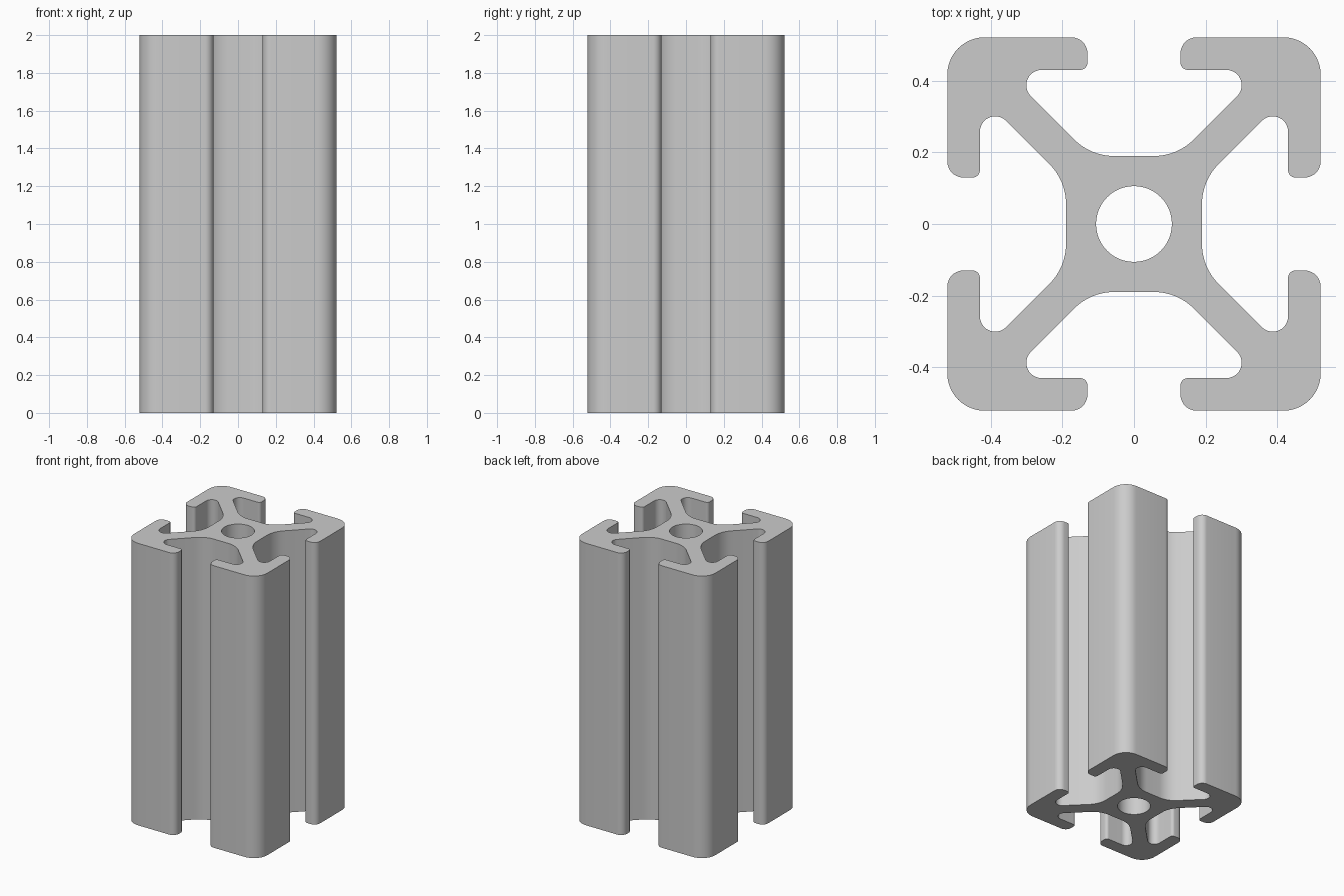
import bpy
import bmesh
import math
from mathutils import Vector, Matrix

HEIGHT = 2.0
BORE_RADIUS = 0.106
ARC_STEPS = 10

if "Cube" in bpy.data.objects:
    bpy.data.objects.remove(bpy.data.objects["Cube"], do_unlink=True)


def fillet(before, corner, after, radius):
    """Points of the arc that rounds one profile corner."""
    u = (before - corner).normalized()
    v = (after - corner).normalized()
    half = u.angle(v) / 2
    centre = corner + (u + v).normalized() * (radius / math.sin(half))
    start = corner + u * (radius / math.tan(half)) - centre
    end = corner + v * (radius / math.tan(half)) - centre
    sweep = start.angle_signed(end)
    # angle_signed is clockwise-positive, Matrix.Rotation is the reverse
    return [centre + Matrix.Rotation(-sweep * i / ARC_STEPS, 2) @ start
            for i in range(ARC_STEPS + 1)]


def add_loop(bm, points):
    verts = [bm.verts.new((p.x, p.y, 0)) for p in points]
    return [bm.edges.new((a, b)) for a, b in zip(verts, verts[1:] + verts[:1])]


# Half of one arm: web root, slot pocket, lip inner edge, lip outer edge
half_arm = [(0.121, 0.19, 0.16), (0.362, 0.431, 0.043),
            (0.13, 0.431, 0.02), (0.13, 0.522, 0.045)]
outer_corner = [(0.522, 0.522, 0.104)]
arm = half_arm + outer_corner + [(y, x, r) for x, y, r in reversed(half_arm)]

# Four arms around the centre
corners = []
for turn in range(4):
    rotation = Matrix.Rotation(-turn * math.pi / 2, 2)
    corners += [(rotation @ Vector((x, y)), r) for x, y, r in arm]

outline = []
for i, (corner, radius) in enumerate(corners):
    before = corners[i - 1][0]
    after = corners[(i + 1) % len(corners)][0]
    outline += fillet(before, corner, after, radius)

# Centre bore
bore_steps = 48
bore = [Matrix.Rotation(math.tau * i / bore_steps, 2) @ Vector((BORE_RADIUS, 0))
        for i in range(bore_steps)]

# Fill the cross-section and extrude it upward
bm = bmesh.new()
edges = add_loop(bm, outline) + add_loop(bm, bore)
bmesh.ops.triangle_fill(bm, edges=edges, use_beauty=True, normal=(0, 0, 1))
result = bmesh.ops.extrude_face_region(bm, geom=bm.faces[:], use_keep_orig=True)
top = [g for g in result["geom"] if isinstance(g, bmesh.types.BMVert)]
bmesh.ops.translate(bm, verts=top, vec=(0, 0, HEIGHT))
bmesh.ops.recalc_face_normals(bm, faces=bm.faces[:])

mesh = bpy.data.meshes.new("slotted_rail")
bm.to_mesh(mesh)
bm.free()
rail = bpy.data.objects.new("slotted_rail", mesh)
bpy.context.collection.objects.link(rail)

# Plain grey metal
grey = bpy.data.materials.new("grey_metal")
grey.use_nodes = True
colour = (0.6, 0.6, 0.6, 1)
grey.diffuse_color = colour
grey.node_tree.nodes["Principled BSDF"].inputs["Base Color"].default_value = colour
mesh.materials.append(grey)

bpy.ops.object.select_all(action="DESELECT")
rail.select_set(True)
bpy.context.view_layer.objects.active = rail
bpy.ops.object.shade_smooth_by_angle(angle=math.radians(30))
